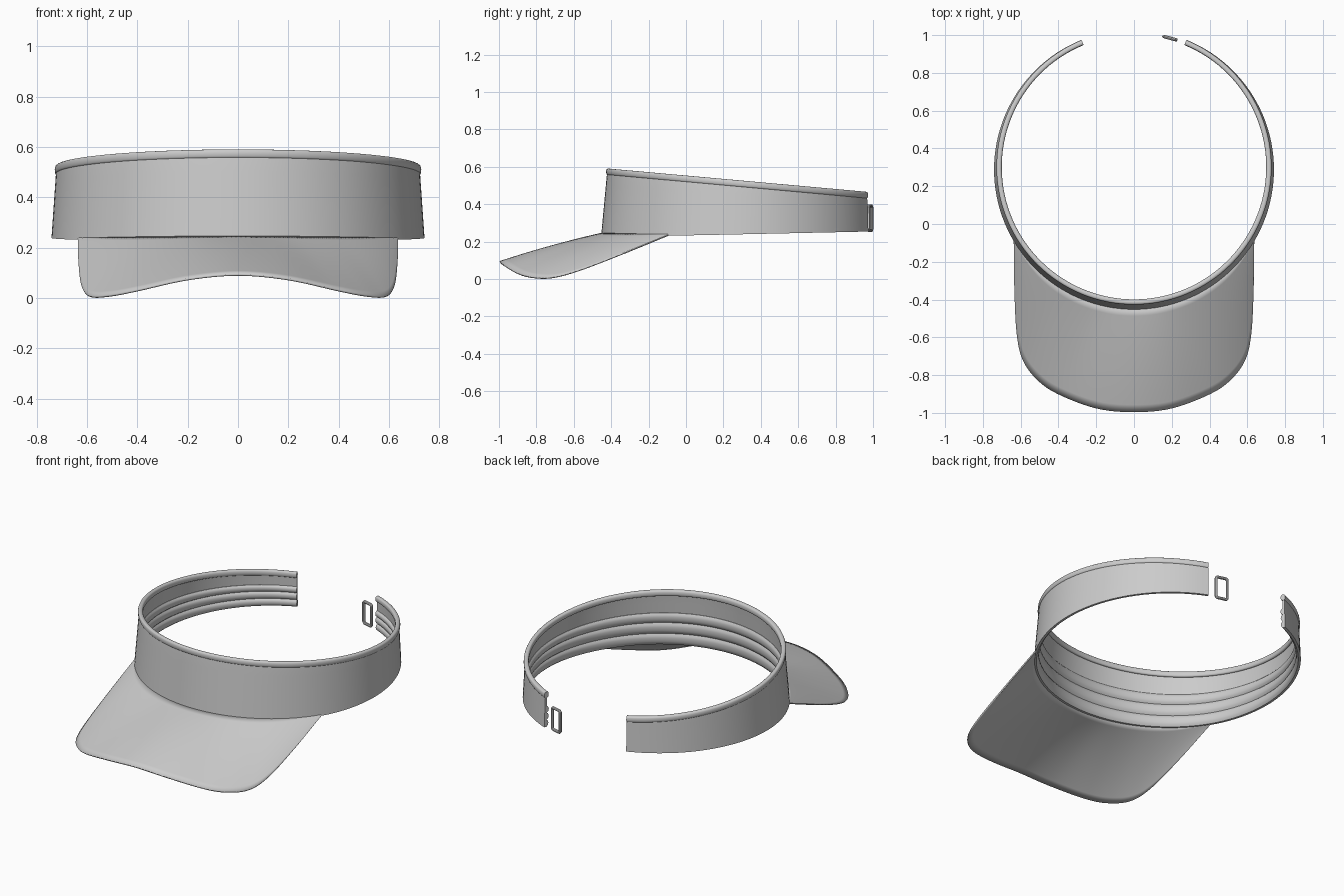
import bpy, bmesh
from math import sin, cos, pi, radians, sqrt
from mathutils import Vector, Matrix

cube = bpy.data.objects.get("Cube")
if cube:
    bpy.data.objects.remove(cube, do_unlink=True)

grey = bpy.data.materials.new("plain_grey")
grey.use_nodes = True
COLOUR = (0.6, 0.6, 0.6, 1)
grey.diffuse_color = COLOUR
grey.node_tree.nodes["Principled BSDF"].inputs["Base Color"].default_value = COLOUR

CENTRE_Y = 0.288
RADIUS = 0.741
GAP = radians(22)


def finish(bm, name, angle=40):
    """Turn a bmesh into a smooth-shaded object."""
    bmesh.ops.recalc_face_normals(bm, faces=bm.faces)
    mesh = bpy.data.meshes.new(name)
    bm.to_mesh(mesh)
    bm.free()
    mesh.materials.append(grey)
    obj = bpy.data.objects.new(name, mesh)
    bpy.context.collection.objects.link(obj)
    smooth(obj, angle)
    return obj


def smooth(obj, angle):
    bpy.ops.object.select_all(action='DESELECT')
    obj.select_set(True)
    bpy.context.view_layer.objects.active = obj
    bpy.ops.object.shade_smooth_by_angle(angle=radians(angle))


def bottom_z(y):
    return 0.23 + 0.022 * sqrt((y + 0.1) ** 2 + 0.01)


def top_z(y):
    return 0.59 - 0.09 * (y + 0.41)


def band_point(a, s, dz, dr):
    """Point on the head band: a = angle from the front, s = height fraction."""
    lean = 0.02 + 0.013 * cos(a)
    r = RADIUS - lean * s + dr
    x, y = r * sin(a), CENTRE_Y - r * cos(a)
    z = bottom_z(y) + s * (top_z(y) - bottom_z(y)) + dz
    return Vector((x, y, z))


def sweep(name, profile, steps=112):
    """Sweep a closed (s, dz, dr) profile along the open band, capping both ends."""
    bm = bmesh.new()
    rings = []
    for i in range(steps + 1):
        a = (pi - GAP) * (2 * i / steps - 1)
        rings.append([bm.verts.new(band_point(a, *p)) for p in profile])
    n = len(profile)
    for r0, r1 in zip(rings, rings[1:]):
        for j in range(n):
            k = (j + 1) % n
            bm.faces.new((r0[j], r0[k], r1[k], r1[j]))
    bm.faces.new(rings[0])
    bm.faces.new(rings[-1])
    return finish(bm, name)


# Outer band panel
outer = [(i / 8, -0.01 * (i == 8), 0) for i in range(9)]
inner = [(s, dz, -0.012) for s, dz, _ in reversed(outer)]
sweep("head_band", outer + inner)

# Rounded binding along the top edge
binding = []
for i in range(16):
    t = 2 * pi * i / 16
    c, s = cos(t), sin(t)
    flat = lambda v: (abs(v) ** 0.7) * (1 if v > 0 else -1)
    binding.append((1, -0.018 + 0.018 * flat(s), -0.007 + 0.014 * flat(c)))
sweep("top_binding", binding)

# Padded sweat band inside, with stitched rolls
rolls = [(0.0, 0.2), (0.2, 0.4), (0.4, 0.58)]
pad = []
for low, high in rolls:
    for i in range(7):
        f = i / 6
        pad.append((low + (high - low) * f, 0.0, -0.014 - 0.012 * sqrt(sin(pi * min(f, 1)) + 1e-6)))
pad += [(0.58, 0, -0.008), (0.0, 0, -0.008)]
sweep("sweat_band", pad)


def spline(points, count):
    """Sample a smooth curve through the points."""
    pts = [Vector(p) for p in points]
    pts = [2 * pts[0] - pts[1]] + pts + [2 * pts[-1] - pts[-2]]
    out = []
    for i in range(count + 1):
        t = i / count * (len(pts) - 3)
        k = min(int(t), len(pts) - 4)
        u = t - k
        p0, p1, p2, p3 = pts[k:k + 4]
        out.append(0.5 * (2 * p1 + (p2 - p0) * u + (2 * p0 - 5 * p1 + 4 * p2 - p3) * u * u
                          + (3 * p1 - p0 - 3 * p2 + p3) * u ** 3))
    return out


# Brim: rows run from the band out to the curved front edge
half_edge = [(0, -0.995, 0.092), (0.2, -0.975, 0.074), (0.4, -0.9, 0.03),
             (0.51, -0.825, 0.009), (0.587, -0.72, 0.007), (0.619, -0.58, 0.043),
             (0.631, -0.35, 0.13), (0.634, -0.09, 0.236)]
edge = [(-x, y, z) for x, y, z in reversed(half_edge[1:])] + half_edge
edge = spline(edge, 84)
bm = bmesh.new()
ROWS = 14
grid = []
reach = radians(60)
for i, tip in enumerate(edge):
    a = reach * (2 * i / (len(edge) - 1) - 1)
    root = band_point(a, 0, 0.006, -0.006)
    column = []
    for j in range(ROWS + 1):
        v = j / ROWS
        p = root.lerp(tip, v)
        p.z += 0.05 * v * (1 - v) * (tip - root).length
        column.append(bm.verts.new(p))
    grid.append(column)
for c0, c1 in zip(grid, grid[1:]):
    for j in range(ROWS):
        bm.faces.new((c0[j], c0[j + 1], c1[j + 1], c1[j]))
brim = finish(bm, "brim", 50)
shell = brim.modifiers.new("thickness", 'SOLIDIFY')
shell.thickness = 0.008
shell.offset = 0

# Small rectangular buckle beside the left end of the band
w, h, c = 0.034, 0.066, 0.008
outline = []
for sx, sz in ((1, 1), (-1, 1), (-1, -1), (1, -1)):
    corner = [(sx * w, sz * (h - c)), (sx * (w - c), sz * h)]
    outline += corner if sx * sz > 0 else corner[::-1]
curve = bpy.data.curves.new("strap_buckle", 'CURVE')
curve.dimensions = '3D'
curve.bevel_depth = 0.009
curve.bevel_resolution = 2
path = curve.splines.new('POLY')
path.points.add(len(outline) - 1)
for point, (x, z) in zip(path.points, outline):
    point.co = (x, 0, z, 1)
path.use_cyclic_u = True
curve.materials.append(grey)
buckle = bpy.data.objects.new("strap_buckle", curve)
bpy.context.collection.objects.link(buckle)
buckle.matrix_world = Matrix.Translation((0.19, 0.984, 0.325)) @ Matrix.Rotation(radians(-15), 4, 'Z')
bpy.ops.object.select_all(action='DESELECT')
buckle.select_set(True)
bpy.context.view_layer.objects.active = buckle
bpy.ops.object.convert(target='MESH')
smooth(bpy.context.view_layer.objects.active, 40)
